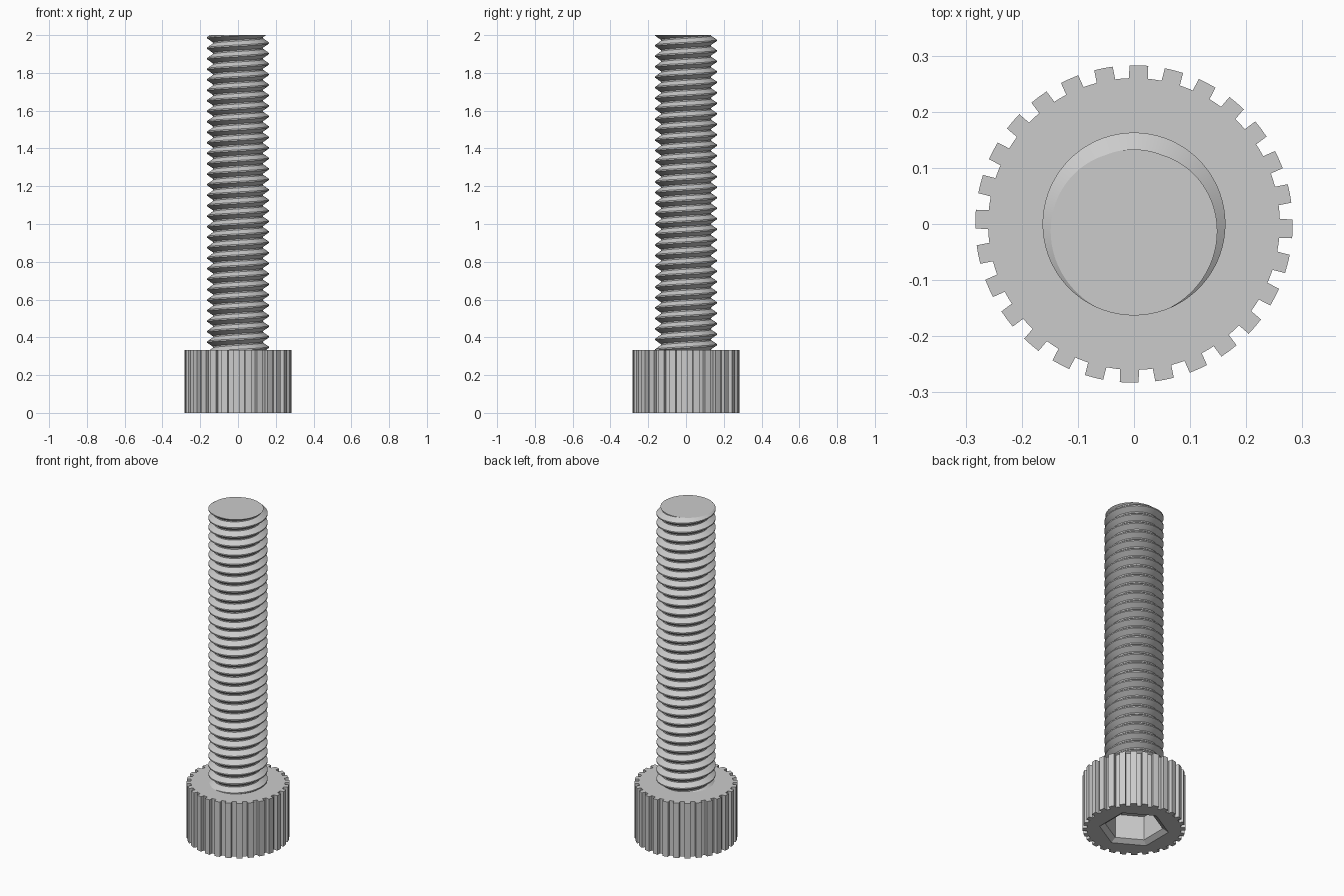
import bpy, bmesh
from math import sin, cos, pi, tau, radians, asin
from mathutils import Vector

if "Cube" in bpy.data.objects:
    bpy.data.objects.remove(bpy.data.objects["Cube"], do_unlink=True)

UNIT = 1 / 18                      # the bolt is 36 units long overall
HEAD_TOP, TOP = 6 * UNIT, 2.0
PITCH, CREST, ROOT = UNIT, 0.163, 0.133

steel = bpy.data.materials.new("grey_steel")
steel.use_nodes = True
colour = (0.6, 0.6, 0.6, 1)
steel.diffuse_color = colour
steel.node_tree.nodes["Principled BSDF"].inputs["Base Color"].default_value = colour


def finish(bm, name):
    bmesh.ops.recalc_face_normals(bm, faces=bm.faces[:])
    mesh = bpy.data.meshes.new(name)
    bm.to_mesh(mesh)
    bm.free()
    mesh.materials.append(steel)
    obj = bpy.data.objects.new(name, mesh)
    bpy.context.collection.objects.link(obj)
    bpy.ops.object.select_all(action='DESELECT')
    obj.select_set(True)
    bpy.context.view_layer.objects.active = obj
    bpy.ops.object.shade_smooth_by_angle(angle=radians(25))
    return obj


def ring(bm, outline, z):
    return [bm.verts.new((r * cos(a), r * sin(a), z)) for r, a in outline]


def bridge(bm, low, high):
    for i in range(len(low)):
        j = (i + 1) % len(low)
        bm.faces.new((low[i], low[j], high[j], high[i]))


def loop_edges(bm, loop):
    return [bm.edges.get((v, loop[i - 1])) for i, v in enumerate(loop)]


# Knurled head with parallel-sided ribs and a chamfered hex socket below
def build_head(ribs=28, outer=0.283, inner=0.26, half_width=0.0168):
    outline = []
    tip, foot = asin(half_width / outer), asin(half_width / inner)
    for i in range(ribs):
        mid = tau * i / ribs - radians(1.75)
        outline += [(inner, mid - foot), (outer, mid - tip), (outer, mid),
                    (outer, mid + tip), (inner, mid + foot),
                    (inner, mid + pi / ribs)]
    bm = bmesh.new()
    bottom, top = ring(bm, outline, 0), ring(bm, outline, HEAD_TOP)
    bridge(bm, bottom, top)
    bm.faces.new(top)

    def hexagon(across_flats, z):
        radius = across_flats / 2 / cos(pi / 6)
        return ring(bm, [(radius, pi / 2 + i * pi / 3) for i in range(6)], z)

    mouth = hexagon(6 * UNIT, 0)
    throat = hexagon(5 * UNIT, 0.02)
    floor = hexagon(5 * UNIT, 3 * UNIT)
    bridge(bm, mouth, throat)
    bridge(bm, throat, floor)
    bm.faces.new(floor)
    bmesh.ops.triangle_fill(bm, use_beauty=True, use_dissolve=False,
                            edges=loop_edges(bm, bottom) + loop_edges(bm, mouth),
                            normal=Vector((0, 0, -1)))
    return finish(bm, "knurled_head")


# Right-handed thread: a sawtooth profile swept up a helix, then trimmed flat
def build_shank(steps=72):
    profile = [(-1 / 16, CREST), (1 / 16, CREST), (7 / 16, ROOT),
               (9 / 16, ROOT), (15 / 16, CREST)]
    turns = int((TOP - HEAD_TOP) / PITCH) + 5
    bm = bmesh.new()
    previous = None
    for s in range(turns * steps + 1):
        angle = tau * s / steps - pi / 2
        base = TOP + PITCH * (s / steps - turns + 2)
        row = [bm.verts.new((r * cos(angle), r * sin(angle), base + t * PITCH))
               for t, r in profile]
        if previous:
            for k in range(len(profile) - 1):
                bm.faces.new((previous[k], row[k], row[k + 1], previous[k + 1]))
        previous = row
    bmesh.ops.remove_doubles(bm, verts=bm.verts[:], dist=1e-4)
    for z, up in ((TOP, 1), (HEAD_TOP - 0.03, -1)):
        cut = bmesh.ops.bisect_plane(
            bm, geom=bm.verts[:] + bm.edges[:] + bm.faces[:], dist=1e-6,
            plane_co=(0, 0, z), plane_no=(0, 0, up), clear_outer=True)
        rim = [e for e in cut["geom_cut"] if isinstance(e, bmesh.types.BMEdge)]
        bmesh.ops.triangle_fill(bm, use_beauty=True, use_dissolve=False,
                                edges=rim, normal=Vector((0, 0, up)))
    return finish(bm, "threaded_shank")


build_head()
build_shank()
